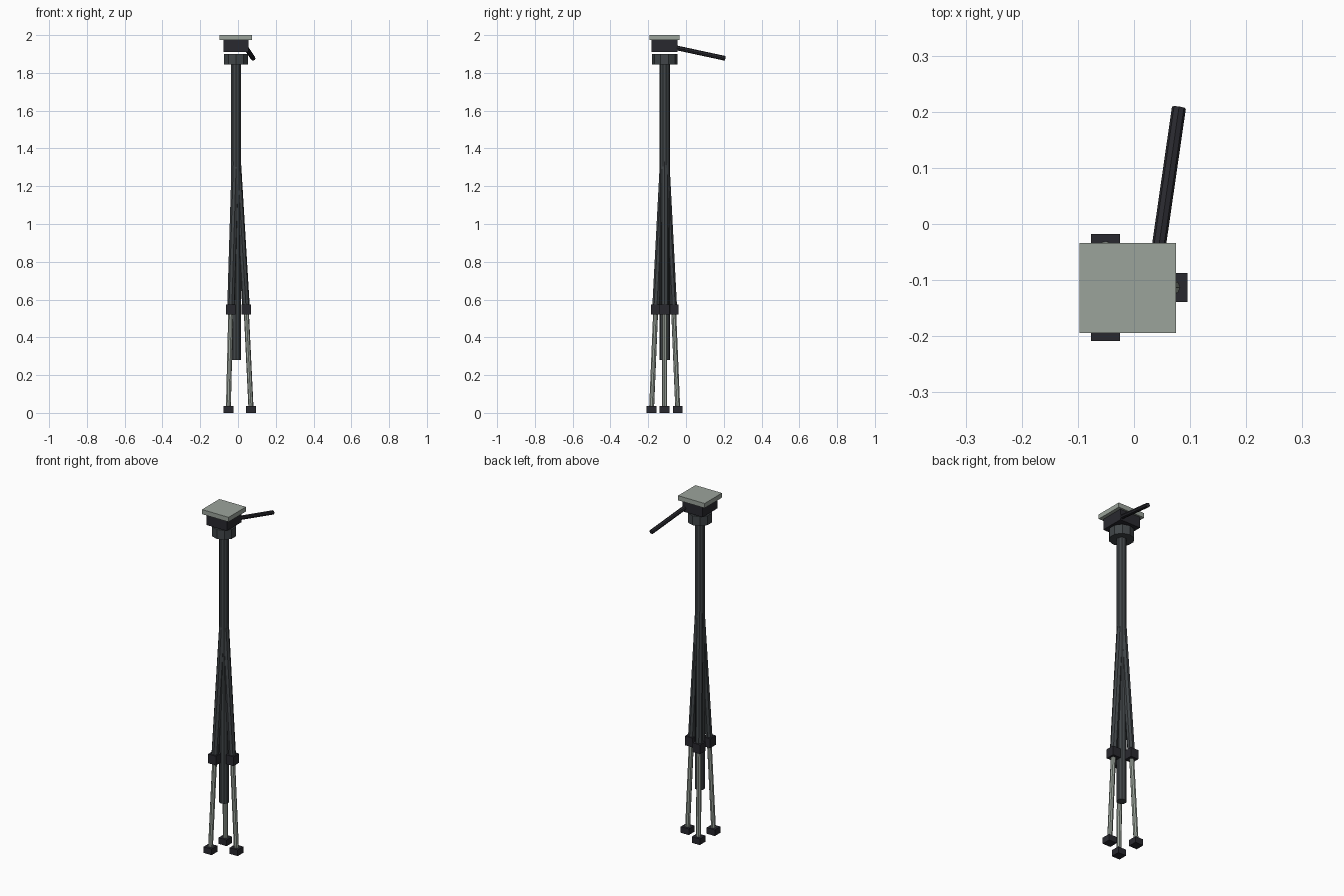
import bpy, math
from mathutils import Vector

if "Cube" in bpy.data.objects:
    bpy.data.objects.remove(bpy.data.objects["Cube"])

CX, CY = -0.011, -0.113   # tripod axis


def material(name, rgb):
    m = bpy.data.materials.new(name)
    m.diffuse_color = (*rgb, 1)
    m.use_nodes = True
    m.node_tree.nodes["Principled BSDF"].inputs["Base Color"].default_value = m.diffuse_color
    return m


GREY = material("dark grey", (0.052, 0.060, 0.065))
BLACK = material("near black", (0.022, 0.022, 0.028))
LIGHT = material("pale grey green", (0.33, 0.37, 0.33))


def box(name, centre, size, mat):
    bpy.ops.mesh.primitive_cube_add(size=1, location=centre)
    o = bpy.context.object
    o.name = name
    o.scale = size
    o.data.materials.append(mat)


def rod(name, a, b, r, mat, sides=10):
    a, b = Vector(a), Vector(b)
    d = b - a
    bpy.ops.mesh.primitive_cylinder_add(vertices=sides, radius=r, depth=d.length,
                                        location=(a + b) / 2)
    o = bpy.context.object
    o.name = name
    if abs(d.x) + abs(d.y) > 1e-6:
        o.rotation_euler = d.to_track_quat('Z', 'Y').to_euler()
    o.data.materials.append(mat)


# Centre column and the head stack
rod("centre_column", (CX, CY, 0.28), (CX, CY, 1.86), 0.027, GREY)
rod("head_collar", (CX, CY, 1.845), (CX, CY, 1.90), 0.067, GREY)
box("pan_head", (CX, CY, 1.9425), (0.132, 0.138, 0.065), BLACK)
box("mounting_plate", (CX, -0.114, 1.9865), (0.172, 0.161, 0.027), LIGHT)

# Pan handle
rod("pan_handle", (0.037, -0.09, 1.941), (0.08, 0.207, 1.877), 0.0125, BLACK, 8)

# Three folded legs
for i in range(3):
    ang = math.radians(120 * i)

    def at(r, z):
        return (CX + r * math.cos(ang), CY + r * math.sin(ang), z)

    rod(f"upper_leg_{i}", at(0.054, 0.55), at(0.007, 1.33), 0.02, GREY, 8)
    rod(f"lower_leg_{i}", at(0.08, 0.02), at(0.054, 0.56), 0.0135, LIGHT, 8)
    box(f"leg_clamp_{i}", at(0.054, 0.547), (0.05, 0.052, 0.054), BLACK)
    box(f"foot_{i}", at(0.08, 0.018), (0.052, 0.052, 0.036), BLACK)
